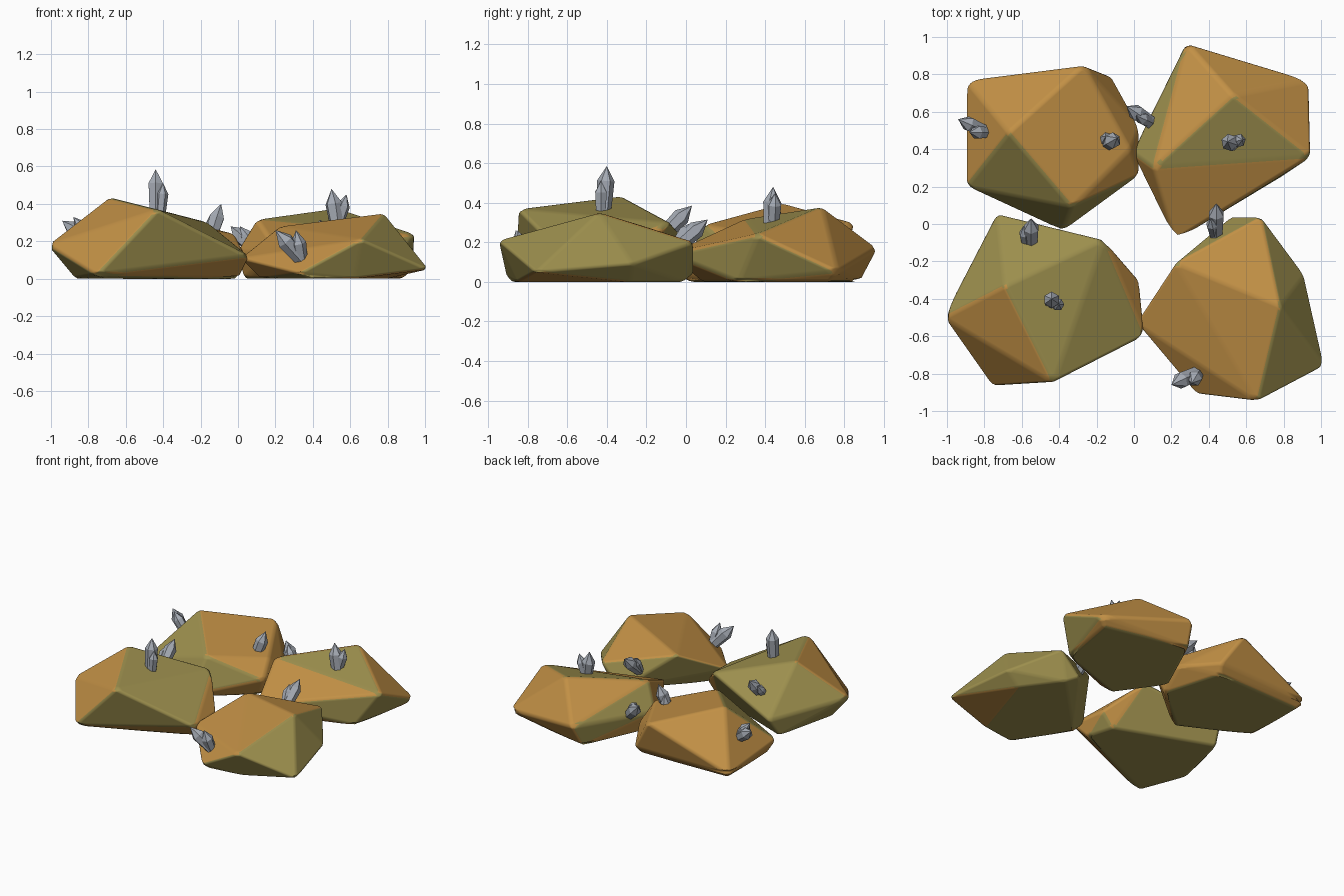
import bpy, bmesh
from mathutils import Vector
from mathutils.bvhtree import BVHTree

cube = bpy.data.objects.get("Cube")
if cube:
    bpy.data.objects.remove(cube, do_unlink=True)


def make_material(name, rgb):
    mat = bpy.data.materials.new(name)
    mat.use_nodes = True
    color = (*rgb, 1)
    mat.diffuse_color = color
    bsdf = mat.node_tree.nodes["Principled BSDF"]
    bsdf.inputs["Base Color"].default_value = color
    bsdf.inputs["Roughness"].default_value = 0.8
    return mat


OCHRE = make_material("ochre_stone", (.54, .28, .06))
OLIVE = make_material("olive_stone", (.335, .275, .075))
GREY = make_material("grey_crystal", (.38, .41, .46))


def link(name, bm, mats):
    mesh = bpy.data.meshes.new(name)
    bm.to_mesh(mesh)
    bm.free()
    for mat in mats:
        mesh.materials.append(mat)
    obj = bpy.data.objects.new(name, mesh)
    bpy.context.collection.objects.link(obj)
    return obj


def rock(name, corners, base, spots):
    """Faceted boulder: hull of its corners, facets nearest the spots take the other stone."""
    bm = bmesh.new()
    for c in corners:
        bm.verts.new(c)
    bmesh.ops.convex_hull(bm, input=bm.verts[:])
    loose = [v for v in bm.verts if not v.link_faces]
    bmesh.ops.delete(bm, geom=loose, context='VERTS')
    bmesh.ops.dissolve_limit(bm, angle_limit=.1, verts=bm.verts[:], edges=bm.edges[:])
    bmesh.ops.recalc_face_normals(bm, faces=bm.faces[:])
    bm.faces.ensure_lookup_table()
    for f in bm.faces:
        f.material_index = 1 if f.normal.z < -.8 else base
        f.smooth = True
    tree = BVHTree.FromBMesh(bm)
    for s in spots:
        index = tree.find_nearest(Vector(s))[2]
        bm.faces[index].material_index = 1 - base
    obj = link(name, bm, (OCHRE, OLIVE))
    bevel = obj.modifiers.new("worn_edges", 'BEVEL')
    bevel.width = .022
    bevel.segments = 3
    bevel.limit_method = 'ANGLE'
    bevel.angle_limit = .1
    bevel.harden_normals = True


def crystal(name, base, tip, radius):
    """Six-sided shard with a tapered point."""
    base, tip = Vector(base), Vector(tip)
    axis = tip - base
    turn = axis.to_track_quat('Z', 'Y')
    length = axis.length
    bm = bmesh.new()
    rings = []
    for height, scale in ((0, .8), (length - radius * 1.7, 1)):
        ring = bmesh.ops.create_circle(bm, segments=6, radius=radius * scale)["verts"]
        for v in ring:
            v.co = base + turn @ (v.co + Vector((0, 0, height)))
        rings.append(ring)
    bottom, top = rings
    point = bm.verts.new(tip)
    bm.faces.new(bottom)
    for i in range(6):
        j = (i + 1) % 6
        bm.faces.new((bottom[i], bottom[j], top[j], top[i]))
        bm.faces.new((top[i], top[j], point))
    bmesh.ops.recalc_face_normals(bm, faces=bm.faces[:])
    link(name, bm, (GREY,))


# Front boulder on the -x side
rock("front_rock_a", [
    (-.69, -.33, .435), (-.43, -.85, .37), (-1.02, -.5, .18), (-.76, -.87, .02),
    (-.73, .06, .14), (-.16, -.08, .3), (.03, -.3, .11), (.06, -.6, .12),
    (-.87, -.5, 0), (-.7, -.8, 0), (0, -.5, 0), (-.06, -.3, 0), (-.76, -.03, 0)],
    1, [(-.72, -.55, .36), (-.78, -.75, .16), (-.03, -.33, .18), (-.3, -.72, .02),
        (-.06, -.17, .15), (.03, -.42, .05)])

# Back boulder on the -x side
rock("back_rock_a", [
    (-.67, .49, .4), (-.27, .85, .3), (-.9, .77, .05), (-.9, .2, .1),
    (-.33, .09, .29), (-.38, -.04, .03), (.03, .26, .14), (-.02, .4, .24),
    (-.12, .79, .06), (.03, .52, .1), (-.85, .72, 0), (-.85, .25, 0),
    (-.36, .02, 0), (-.02, .3, 0), (-.15, .74, 0)],
    0, [(-.63, .27, .25), (-.6, .1, .1), (-.2, .12, .12)])

# Back boulder on the +x side
rock("back_rock_b", [
    (.53, .69, .38), (.28, .97, .17), (.94, .77, .05), (.95, .36, .24),
    (.1, .3, .32), (-.01, .38, .14), (.22, -.09, .14),
    (.25, .88, 0), (.88, .73, 0), (.8, .26, 0), (.26, .08, 0), (.03, .4, 0)],
    0, [(.12, .58, .22), (.52, .45, .34), (.65, .16, .12), (.08, .6, .08),
        (.9, .45, .1)])

# Front boulder on the +x side
rock("front_rock_b", [
    (.78, -.44, .35), (.66, -.95, .21), (1.02, -.76, .05), (.91, -.27, .09),
    (.68, .04, .2), (.52, .04, .04), (.22, -.21, .28), (.01, -.53, .11),
    (.33, -.91, .03), (.38, -.88, 0), (.62, -.85, 0), (.8, -.28, 0),
    (.6, -.01, 0), (.12, -.5, 0)],
    1, [(.55, -.5, .31), (.32, -.55, .22), (.58, -.2, .28), (.34, -.75, .12),
        (.2, -.7, .05), (.81, -.64, .017)])

# Crystal shards, a tall and a short one in each cluster
shards = {
    "front_peak": [((-.44, -.42, .3), (-.44, -.4, .585), .044),
                   ((-.42, -.43, .3), (-.4, -.43, .51), .033)],
    "front_slope": [((-.55, -.14, .21), (-.55, .03, .385), .044),
                    ((-.57, -.13, .22), (-.59, -.01, .34), .033)],
    "back_slope": [((-.16, .42, .18), (-.09, .46, .4), .044),
                   ((-.14, .43, .18), (-.15, .47, .34), .036)],
    "back_side": [((-.78, .49, .19), (-.94, .56, .31), .042),
                  ((-.78, .49, .2), (-.88, .49, .33), .038)],
    "inner_slope": [((.11, .53, .14), (-.04, .63, .28), .045),
                    ((.1, .54, .15), (.01, .58, .28), .035)],
    "back_peak": [((.53, .43, .28), (.5, .44, .48), .047),
                  ((.53, .44, .28), (.58, .45, .45), .037)],
    "inner_edge": [((.44, -.07, .16), (.44, .11, .315), .045),
                   ((.43, -.06, .17), (.41, .03, .3), .033)],
    "front_edge": [((.35, -.79, .09), (.2, -.86, .26), .047),
                   ((.34, -.8, .1), (.31, -.85, .26), .042)],
}
for place, pair in shards.items():
    for size, spec in zip(("tall", "short"), pair):
        crystal(f"{place}_{size}_crystal", *spec)
